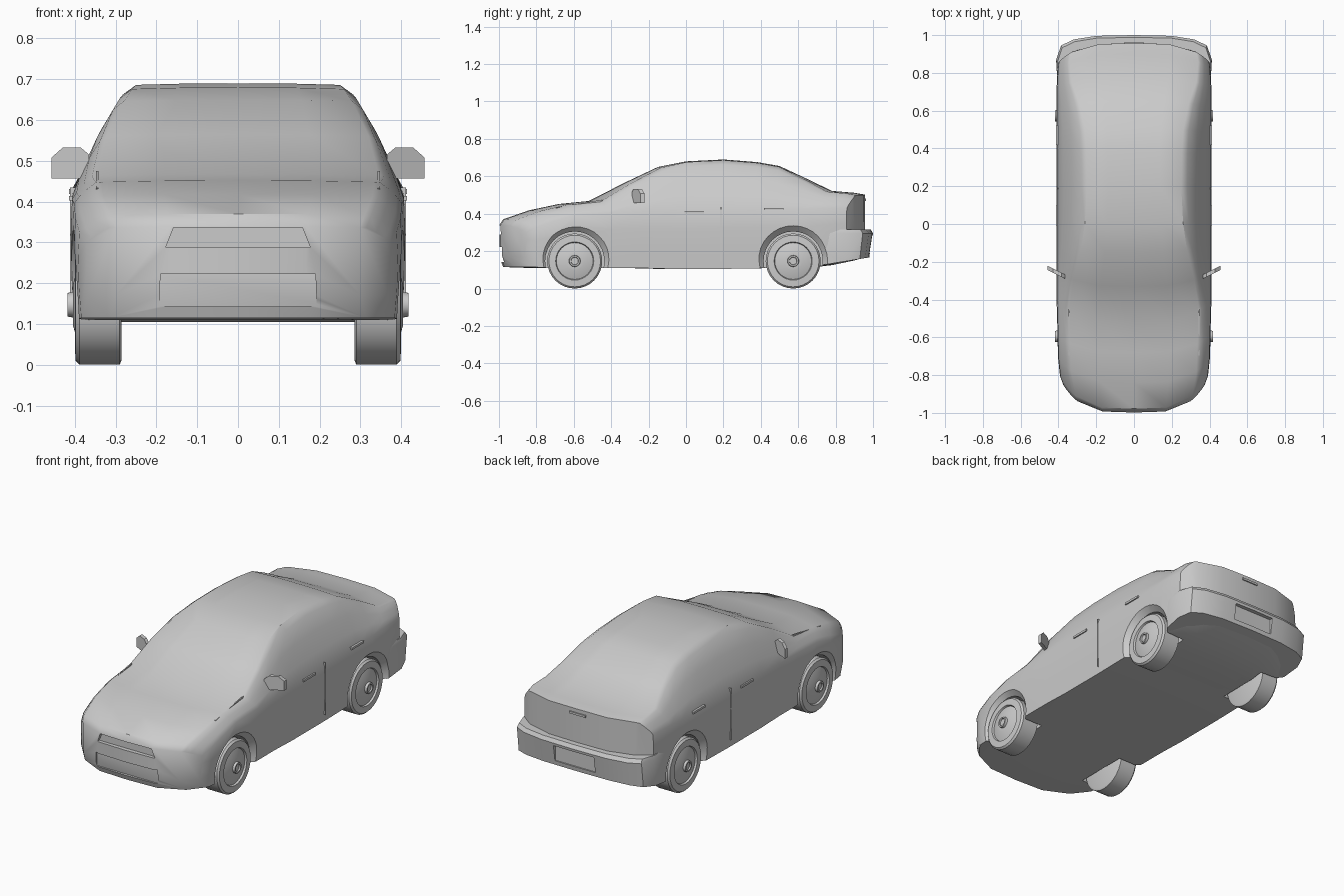
import bpy, bmesh, math
from mathutils import Matrix

if "Cube" in bpy.data.objects:
    bpy.data.objects.remove(bpy.data.objects["Cube"])


def make(name, verts, faces, mirror=False):
    me = bpy.data.meshes.new(name)
    me.from_pydata(verts, [], faces)
    bm = bmesh.new()
    bm.from_mesh(me)
    bmesh.ops.remove_doubles(bm, verts=bm.verts, dist=1e-5)
    bmesh.ops.recalc_face_normals(bm, faces=bm.faces)
    bm.to_mesh(me)
    bm.free()
    ob = bpy.data.objects.new(name, me)
    bpy.context.collection.objects.link(ob)
    if mirror:
        ob.modifiers.new("mirror", 'MIRROR')
    return ob


def prism(name, outline_a, outline_b, mirror=False):
    n = len(outline_a)
    faces = [[i, (i + 1) % n, n + (i + 1) % n, n + i] for i in range(n)]
    faces += [list(range(n)), list(range(n, 2 * n))]
    return make(name, list(outline_a) + list(outline_b), faces, mirror)


def box(name, center, size, mirror=False, tilt=0):
    bm = bmesh.new()
    m = (Matrix.Translation(center) @ Matrix.Rotation(tilt, 4, 'X')
         @ Matrix.Diagonal((*size, 1)))
    bmesh.ops.create_cube(bm, size=1, matrix=m)
    me = bpy.data.meshes.new(name)
    bm.to_mesh(me)
    bm.free()
    ob = bpy.data.objects.new(name, me)
    bpy.context.collection.objects.link(ob)
    if mirror:
        ob.modifiers.new("mirror", 'MIRROR')
    return ob


def lathe(name, profile, y, z, seg=32):
    # profile of (radius, x) turned about the axle, mirrored to the other side
    verts, faces, n = [], [], len(profile)
    for k in range(seg):
        a = 2 * math.pi * k / seg
        verts += [(x, y + r * math.cos(a), z + r * math.sin(a)) for r, x in profile]
    for k in range(seg):
        p, q = k * n, (k + 1) % seg * n
        faces += [[p + i, p + i + 1, q + i + 1, q + i] for i in range(n - 1)]
    return make(name, verts, faces, True)


def cut(ob, cutters):
    bpy.context.view_layer.objects.active = ob
    for c in cutters:
        m = ob.modifiers.new("cut", 'BOOLEAN')
        m.operation, m.solver, m.object = 'DIFFERENCE', 'EXACT', c
        bpy.ops.object.modifier_apply(modifier=m.name)


def smooth(ob, angle=35):
    bpy.ops.object.select_all(action='DESELECT')
    ob.select_set(True)
    bpy.context.view_layer.objects.active = ob
    bpy.ops.object.shade_smooth_by_angle(angle=math.radians(angle))


# Body stations: y, bow of the sides, floor z, half width, shoulder z, top z, top half width
STATIONS = [
    (-0.998, .19, .17, .375, .30, .340, .30),
    (-0.978, .19, .115, .392, .325, .370, .31),
    (-0.84, .13, .11, .402, .36, .418, .33),
    (-0.68, .09, .11, .405, .395, .452, .335),
    (-0.52, .11, .11, .41, .405, .468, .345),
    (-0.33, .08, .11, .41, .41, .565, .32),
    (-0.15, .06, .105, .41, .41, .650, .28),
    (0.0, .03, .105, .41, .41, .680, .26),
    (0.2, 0, .105, .41, .415, .690, .25),
    (0.38, -.01, .108, .41, .418, .676, .253),
    (0.5, -.02, .11, .41, .42, .655, .26),
    (0.65, -.04, .11, .41, .425, .585, .29),
    (0.78, -.06, .125, .41, .43, .522, .33),
    (0.9, -.08, .15, .405, .43, .512, .34),
    (0.957, -.1, .167, .40, .43, .502, .33),
]


def section(y, bow, zb, w, zs, zt, wt):
    h, d = zt - zs, w - wt
    pts = [(0, zb), (.45 * w, zb), (.8 * w, zb), (.98 * w, zb),
           (.995 * w, zb + .35 * (zs - zb)), (w, zb + .7 * (zs - zb)), (w - .003, zs),
           (w - .22 * d, zs + .29 * h), (w - .5 * d, zs + .62 * h),
           (w - .8 * d, zs + .9 * h), (wt, zt - .004), (.55 * wt, zt - .001), (0, zt)]
    full = pts + [(-x, z) for x, z in pts[-2:0:-1]]
    return [(x, y + bow * (abs(x) / .4) ** 4, z) for x, z in full]


verts, faces = [], []
for st in STATIONS:
    verts += section(*st)
N = 24
for s in range(len(STATIONS) - 1):
    for i in range(N):
        a, b = s * N + i, s * N + (i + 1) % N
        faces.append([a, b, b + N, a + N])
for o in (0, (len(STATIONS) - 1) * N):          # nose and tail panels
    for half in ([0, 1, 11, 12], [1, 2, 10, 11], list(range(2, 11))):
        faces.append([o + i for i in half])
        faces.append([o + (N - i) % N for i in half])
body = make("body", verts, faces)

# Rear bumper, a prism with a rounded-in upper edge
half = [(.405, .745), (.412, .87), (.386, .945), (.32, .977), (.2, .996), (0, 1.0)]
plan = half + [(-x, y) for x, y in half[-2::-1]]
rings = [[(x, .745 + (y - .745) * .92, .128 + (y - .745) * .15) for x, y in plan],
         [(x, y, .295) for x, y in plan],
         [(x * .985, y - .012, .315) for x, y in plan]]
n = len(plan)
bf = [[r * n + i, r * n + (i + 1) % n, (r + 1) * n + (i + 1) % n, (r + 1) * n + i]
      for r in range(2) for i in range(n)]
bumper = make("rear_bumper", sum(rings, []), bf + [list(range(n)), list(range(2 * n, 3 * n))])

# Wheels and flared wheel arches
TYRE = [(0, .29), (.135, .285), (.147, .29), (.147, .388), (.138, .398), (.102, .400),
        (.098, .390), (.05, .405), (.031, .405), (.029, .418), (.021, .418), (.019, .411), (0, .411)]
ARCH = [(0, .27), (.158, .27), (.158, .38), (.19, .411), (.193, .5), (0, .5)]
arches = []
for label, y in (("front", -.595), ("rear", .573)):
    smooth(lathe(label + "_wheels", TYRE, y, .147), 30)
    arches.append(lathe(label + "_arch_cutter", ARCH, y, .147))

# Recesses of the grille and the plate holder
def grille(name, y, zl, zh, wl, wh, depth):
    shape = [(-wl, zl), (wl, zl), (wh, zh), (-wh, zh)]
    return prism(name, [(x, -1.1, z) for x, z in shape], [(x, y + depth, z) for x, z in shape])


grilles = [grille("upper_grille_cutter", -.99, .288, .336, .177, .158, .016),
           grille("lower_grille_cutter", -.99, .143, .222, .193, .190, .016)]
plate = box("plate_cutter", (0, 1.02, .235), (.25, .09, .09))
cut(body, arches + grilles)
cut(bumper, arches[1:] + [plate])
for c in arches + grilles + [plate]:
    bpy.data.objects.remove(c)
smooth(body)
smooth(bumper)

# Door mirrors: swept plates leaning back toward the tip
hexa = [(.365, .465), (.385, .456), (.457, .456), (.457, .508), (.43, .532), (.385, .532), (.365, .515)]
prism("door_mirrors", [(x, -.29 + (x - .365) * .5, z) for x, z in hexa],
      [(x, -.268 + (x - .365) * .5, z) for x, z in hexa], True)

# Door handles, door seams, bonnet seams and boot handle
for label, y, z in (("front", .045, .408), ("rear", .47, .425)):
    box(label + "_door_handles", (.405, y, z), (.018, .105, .012), True)
box("door_seams", (.405, .187, .29), (.013, .005, .29), True)
box("bonnet_seams", (.345, -.57, .444), (.006, .25, .02), True, .17)
box("boot_handle", (0, .955, .475), (.1, .016, .012))
